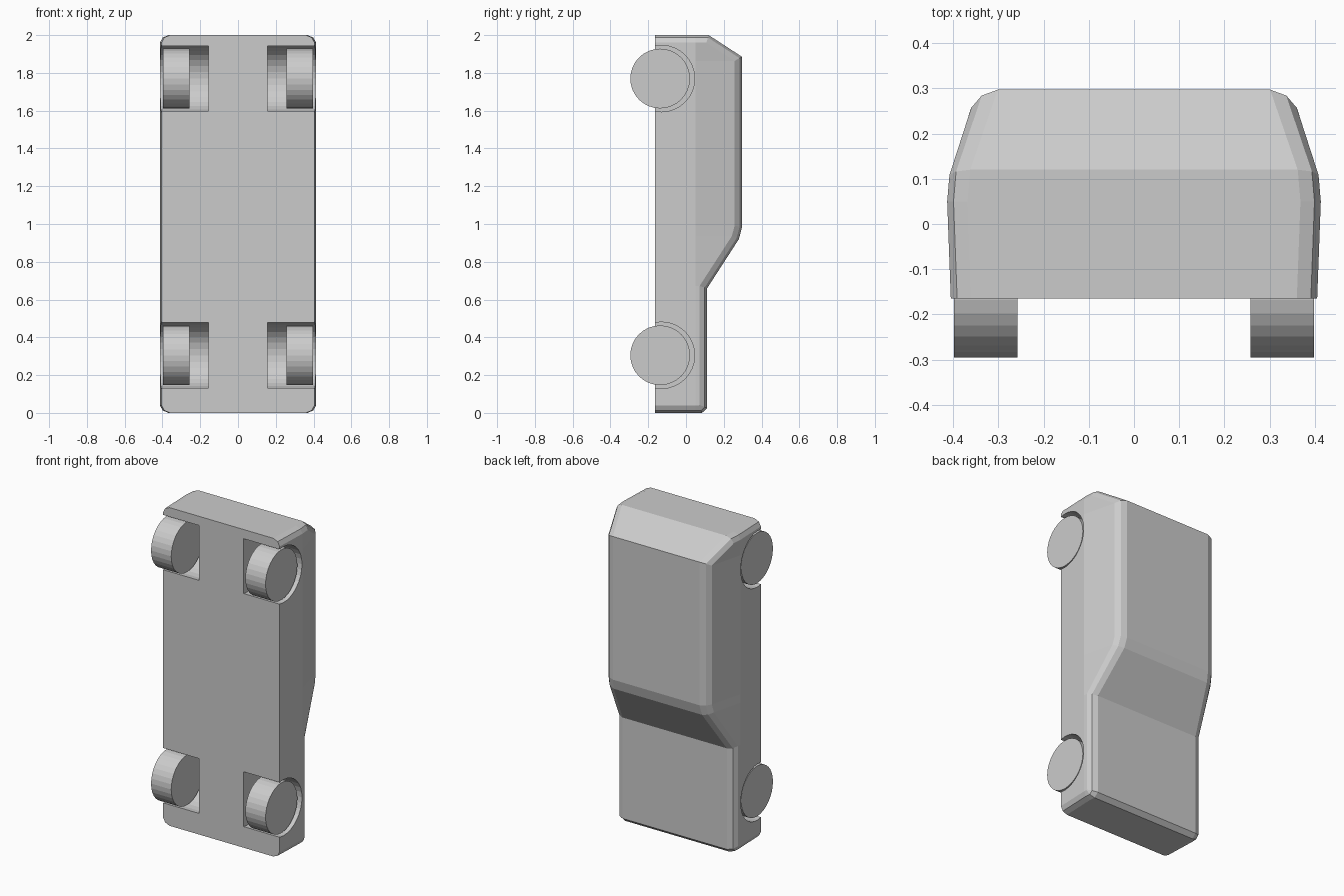
import bpy, bmesh, math
from mathutils import Vector, Matrix

if "Cube" in bpy.data.objects:
    bpy.data.objects.remove(bpy.data.objects["Cube"])

FLOOR, BELT = -0.165, 0.05
WHEEL_Z = (0.305, 1.77)

# Side outline (y, z): nose, bonnet, windscreen, roof, tail
outline = [Vector(p) for p in [
    (FLOOR, 0), (BELT, 0), (0.085, 0), (0.112, 0.025), (0.112, 0.66),
    (0.28, 0.92), (0.297, 0.985), (0.297, 1.885), (0.12, 2), (BELT, 2), (FLOOR, 2)]]


def half_width(y):
    pts = [(FLOOR, 0.405), (BELT, 0.413), (0.12, 0.407), (0.30, 0.345)]
    for (y0, w0), (y1, w1) in zip(pts, pts[1:]):
        if y <= y1:
            return w0 + (w1 - w0) * (y - y0) / (y1 - y0)
    return pts[-1][1]


def inset(pts, d):
    """Move an open outline inwards by d, keeping the ends on the floor."""
    res = []
    for i, p in enumerate(pts):
        a = (p - pts[i - 1]).normalized() if i else (pts[1] - p).normalized()
        b = (pts[i + 1] - p).normalized() if i < len(pts) - 1 else a
        na, nb = Vector((-a.y, a.x)), Vector((-b.y, b.x))
        res.append(p + (na + nb) * (d / (1 + na.dot(nb))))
    return res


def cylinder(name, x0, x1, y, z, r, sides):
    bm = bmesh.new()
    bmesh.ops.create_cone(bm, cap_ends=True, segments=sides, radius1=r, radius2=r,
                          depth=abs(x1 - x0),
                          matrix=Matrix.Translation(((x0 + x1) / 2, y, z))
                          @ Matrix.Rotation(math.pi / 2, 4, 'Y'))
    return finish(bm, name)


def finish(bm, name):
    bmesh.ops.recalc_face_normals(bm, faces=bm.faces)
    me = bpy.data.meshes.new(name)
    bm.to_mesh(me)
    bm.free()
    ob = bpy.data.objects.new(name, me)
    bpy.context.collection.objects.link(ob)
    return ob


# Body: outline with bevelled rims on both sides and a belt line
bm = bmesh.new()
n = len(outline)
centre, floor_edges = {}, {}
for s in (-1, 1):
    rings = []
    for d, narrow in ((0, 0.045), (0.013, 0.014), (0.04, 0)):
        rings.append([bm.verts.new((s * (half_width(p.x) - narrow), p.x, p.y))
                      for p in inset(outline, d)])
    rim = rings[2]
    belt = [v if i in (1, n - 2) else
            bm.verts.new((s * half_width(BELT), BELT, v.co.z))
            if 1 < i < n - 2 else None for i, v in enumerate(rim)]
    for r0, r1 in zip(rings, rings[1:]):
        for i in range(n - 1):
            bm.faces.new((r0[i], r0[i + 1], r1[i + 1], r1[i]))
    # Upper side panels down to the belt
    for i in range(1, n - 2):
        quad = list(dict.fromkeys((rim[i], rim[i + 1], belt[i + 1], belt[i])))
        bm.faces.new(quad)
    # Lower side panel
    lower = sorted(belt[1:n - 1], key=lambda v: v.co.z)
    bm.faces.new([rim[0]] + lower + [rim[-1]])
    centre[s] = rings[0]
    floor_edges[s] = [r[0] for r in rings] + [r[-1] for r in reversed(rings)]
for i in range(n - 1):
    bm.faces.new((centre[-1][i], centre[-1][i + 1], centre[1][i + 1], centre[1][i]))
bm.faces.new(floor_edges[-1] + floor_edges[1][::-1])
body = finish(bm, "car_body")

# Wheels and wheel wells
for s, side in ((-1, "left"), (1, "right")):
    for z, end in zip(WHEEL_Z, ("front", "rear")):
        cylinder(f"{end}_{side}_wheel", s * 0.258, s * 0.398, -0.137, z, 0.158, 32)
        well = cylinder(f"{end}_{side}_well_cutter", s * 0.155, s * 0.5, -0.13, z, 0.176, 32)
        well.hide_render = True
        mod = body.modifiers.new("wheel_well", 'BOOLEAN')
        mod.operation = 'DIFFERENCE'
        mod.solver = 'EXACT'
        mod.object = well
        bpy.context.view_layer.objects.active = body
        bpy.ops.object.modifier_apply(modifier=mod.name)
        bpy.data.objects.remove(well)
